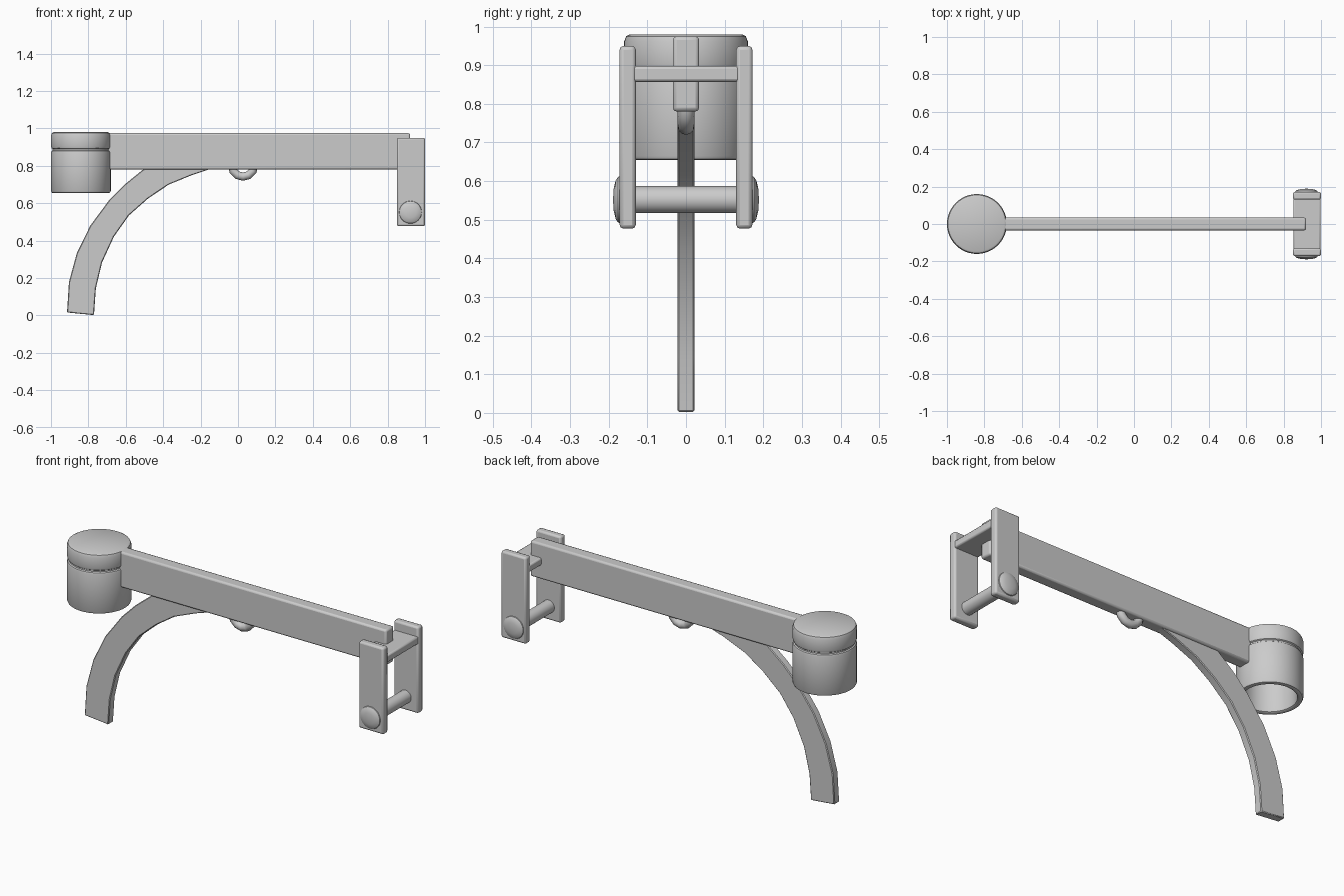
import bpy, bmesh, math
from mathutils import Matrix

if "Cube" in bpy.data.objects:
    bpy.data.objects.remove(bpy.data.objects["Cube"])


def finish(name, bm, bevel=0.0, segments=2):
    bmesh.ops.recalc_face_normals(bm, faces=bm.faces[:])
    me = bpy.data.meshes.new(name)
    bm.to_mesh(me)
    bm.free()
    ob = bpy.data.objects.new(name, me)
    bpy.context.collection.objects.link(ob)
    bpy.context.view_layer.objects.active = ob
    for o in bpy.context.selected_objects:
        o.select_set(False)
    ob.select_set(True)
    if bevel:
        m = ob.modifiers.new("Bevel", 'BEVEL')
        m.width, m.segments = bevel, segments
        m.limit_method, m.angle_limit = 'ANGLE', math.radians(40)
    bpy.ops.object.shade_smooth_by_angle(angle=math.radians(35))
    return ob


def box(name, x, y, z, bevel):
    bm = bmesh.new()
    bmesh.ops.create_cube(bm, size=1)
    for v in bm.verts:
        v.co = [(r[0] + r[1]) / 2 + c * (r[1] - r[0]) for c, r in zip(v.co, (x, y, z))]
    return finish(name, bm, bevel)


def lathe(name, profile, matrix, steps=48):
    bm = bmesh.new()
    vs = [bm.verts.new((r, 0, z)) for r, z in profile]
    es = [bm.edges.new(p) for p in zip(vs, vs[1:])]
    bmesh.ops.spin(bm, geom=vs + es, cent=(0, 0, 0), axis=(0, 0, 1),
                   angle=math.tau, steps=steps)
    bmesh.ops.remove_doubles(bm, verts=bm.verts[:], dist=1e-5)
    bm.transform(matrix)
    return finish(name, bm)


# Main beam
box("beam", (-0.70, 0.92), (-0.034, 0.034), (0.78, 0.975), 0.01)

# Curved leg, a strip between outer and inner arcs, running up into the beam
outer = [(-.914, .016), (-.904, .178), (-.862, .333), (-.79, .48), (-.69, .615),
         (-.606, .70), (-.508, .78), (-.37, .84), (-.24, .88), (-.13, .90)]
inner = [(-.77, .002), (-.76, .144), (-.727, .283), (-.663, .422), (-.583, .535),
         (-.48, .626), (-.37, .70), (-.245, .751), (-.155, .781), (-.10, .79)]
bm = bmesh.new()
rows = [[bm.verts.new((p[0], y, p[1])) for p, y in
         ((a, -.022), (a, .022), (b, .022), (b, -.022))] for a, b in zip(outer, inner)]
for r, s in zip(rows, rows[1:]):
    for i in range(4):
        j = (i + 1) % 4
        bm.faces.new((r[i], r[j], s[j], s[i]))
bm.faces.new(rows[0])
bm.faces.new(rows[-1])
finish("curved_leg", bm, 0.004, 1)

# Small loop under the beam
ring = [(0.06 + 0.022 * math.cos(i * math.tau / 12), 0.022 * math.sin(i * math.tau / 12))
        for i in range(13)]
lathe("under_loop", ring,
      Matrix.Translation((0.027, 0, 0.802)) @ Matrix.Rotation(math.pi / 2, 4, 'X'), 12)

# Hollow cup with a grooved lid
cup = [(0, .98), (.145, .98), (.155, .975), (.16, .962), (.16, .905), (.157, .894),
       (.151, .89), (.151, .883), (.157, .879), (.16, .87), (.16, .665), (.156, .657),
       (.15, .655), (.138, .655), (.132, .659), (.13, .668), (.13, .86), (0, .86)]
lathe("cup", cup, Matrix.Translation((-0.84, 0, 0)))

# Fork: two side plates with pin heads
head = [(0, .189), (.03, .187), (.05, .182), (.059, .176), (.062, .168), (.062, .16), (0, .16)]
for side, s in (("front", -1), ("back", 1)):
    box(side + "_plate", (0.85, 1.0), sorted((s * .13, s * .172)), (0.477, 0.95), 0.01)
    lathe(side + "_pin_head", head, Matrix.Translation((0.922, 0, 0.552)) @
          Matrix.Rotation(-s * math.pi / 2, 4, 'X'), 32)

# Bridge plate and pin joining the fork
box("bridge_plate", (0.852, 0.998), (-0.14, 0.14), (0.857, 0.898), 0.008)
lathe("pin", [(0, -.15), (.035, -.15), (.035, .15), (0, .15)],
      Matrix.Translation((0.922, 0, 0.552)) @ Matrix.Rotation(math.pi / 2, 4, 'X'), 32)
